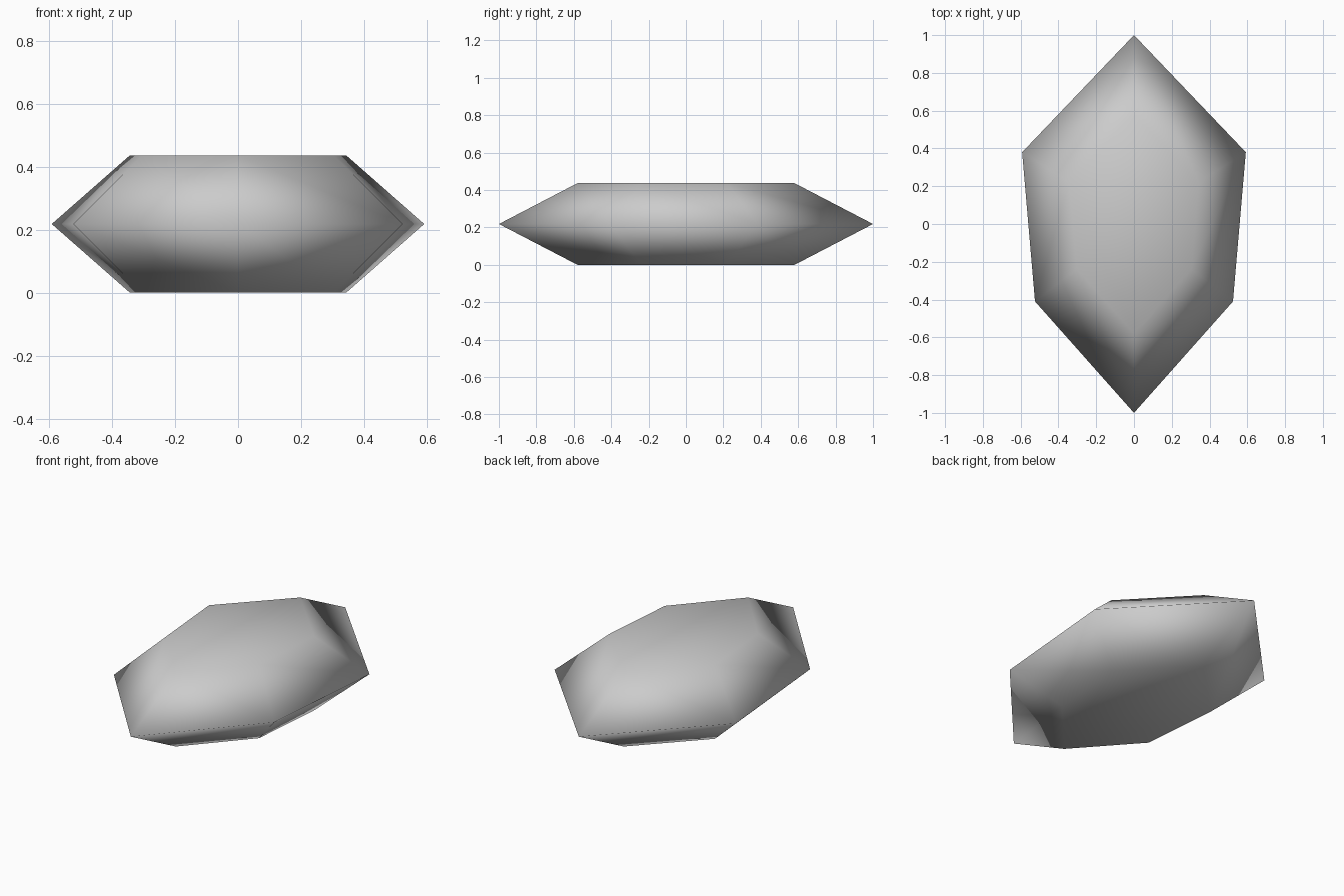
import bpy
import bmesh

cube = bpy.data.objects.get("Cube")
if cube:
    bpy.data.objects.remove(cube, do_unlink=True)

# Grey stone material
stone = bpy.data.materials.new("grey_stone")
stone.use_nodes = True
colour = (0.6, 0.6, 0.6, 1)
stone.diffuse_color = colour
stone.node_tree.nodes["Principled BSDF"].inputs["Base Color"].default_value = colour

HEIGHT = 0.437
CAP_SCALE = 0.58

# Long hexagonal girdle, slightly wider towards the back
half = [(0.592, 0.38), (0.524, -0.41)]
girdle = [(0, 1)] + half + [(0, -1)] + [(-x, y) for x, y in reversed(half)]


def ring(bm, scale, z):
    return [bm.verts.new((x * scale, y * scale, z)) for x, y in girdle]


# Gem: bottom cap, girdle and top cap joined by sloping facets
bm = bmesh.new()
rings = [ring(bm, CAP_SCALE, 0), ring(bm, 1, HEIGHT / 2), ring(bm, CAP_SCALE, HEIGHT)]
for low, high in zip(rings, rings[1:]):
    for i in range(len(girdle)):
        j = (i + 1) % len(girdle)
        bm.faces.new((low[i], low[j], high[j], high[i]))
bm.faces.new(rings[0])
bm.faces.new(rings[-1])
bmesh.ops.recalc_face_normals(bm, faces=bm.faces)
for face in bm.faces:
    face.smooth = True

mesh = bpy.data.meshes.new("gem_stone")
bm.to_mesh(mesh)
bm.free()
mesh.materials.append(stone)
gem = bpy.data.objects.new("gem_stone", mesh)
bpy.context.collection.objects.link(gem)
